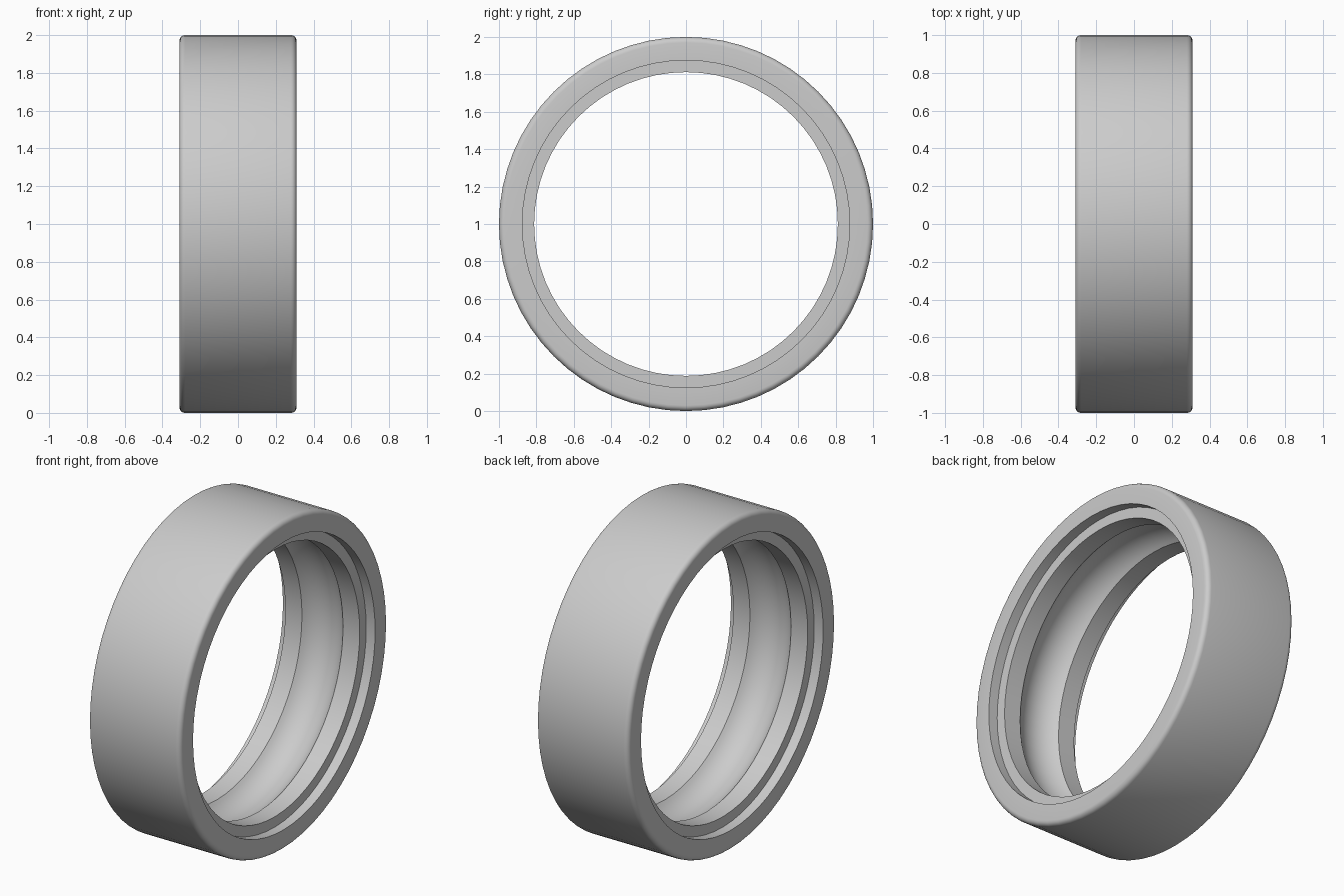
import bpy, bmesh, math
from mathutils import Matrix, Vector

if "Cube" in bpy.data.objects:
    bpy.data.objects.remove(bpy.data.objects["Cube"])

HALF_WIDTH, OUTER, SEGMENTS = 0.31, 1.0, 64
RECESS_R, RECESS_X = 0.875, 0.25      # seal recess on each side
SHOULDER_R = 0.812                    # bore beside the ball groove
BALL_R, PITCH_R = 0.183, 0.692        # groove arc radius and centre
FILLET = 0.03


def arc(cx, cr, radius, start, end, steps):
    """Points (x, r) along an arc, angles in radians from the +x axis."""
    angles = [start + (end - start) * i / steps for i in range(steps + 1)]
    return [(cx + radius * math.cos(a), cr + radius * math.sin(a)) for a in angles]


# Steel material
steel = bpy.data.materials.new("steel_grey")
steel.use_nodes = True
grey = (0.6, 0.6, 0.6, 1.0)
steel.diffuse_color = grey
steel.node_tree.nodes["Principled BSDF"].inputs["Base Color"].default_value = grey

# Closed half section: groove, shoulder, recess and rounded outer corners
edge = math.asin((SHOULDER_R - PITCH_R) / BALL_R)
groove = arc(0, PITCH_R, BALL_R, math.pi - edge, edge, 16)
side = [(RECESS_X, SHOULDER_R), (RECESS_X, RECESS_R), (HALF_WIDTH, RECESS_R)]
side += arc(HALF_WIDTH - FILLET, OUTER - FILLET, FILLET, 0, math.pi / 2, 5)
profile = groove + side + [(-x, r) for x, r in reversed(side)]

# Revolve the section around the x axis
bm = bmesh.new()
rings = []
for s in range(SEGMENTS):
    turn = Matrix.Rotation(2 * math.pi * s / SEGMENTS, 3, 'X')
    rings.append([bm.verts.new(turn @ Vector((x, 0, r))) for x, r in profile])
count = len(profile)
for s in range(SEGMENTS):
    a, b = rings[s], rings[(s + 1) % SEGMENTS]
    for i in range(count):
        j = (i + 1) % count
        bm.faces.new((a[i], a[j], b[j], b[i]))
bmesh.ops.recalc_face_normals(bm, faces=bm.faces)

mesh = bpy.data.meshes.new("bearing_outer_ring")
bm.to_mesh(mesh)
bm.free()
mesh.materials.append(steel)
ring = bpy.data.objects.new("bearing_outer_ring", mesh)
ring.location.z = OUTER
bpy.context.collection.objects.link(ring)

# Smooth curves, keep the machined edges sharp
bpy.ops.object.select_all(action='DESELECT')
ring.select_set(True)
bpy.context.view_layer.objects.active = ring
bpy.ops.object.shade_smooth_by_angle(angle=math.radians(30))
